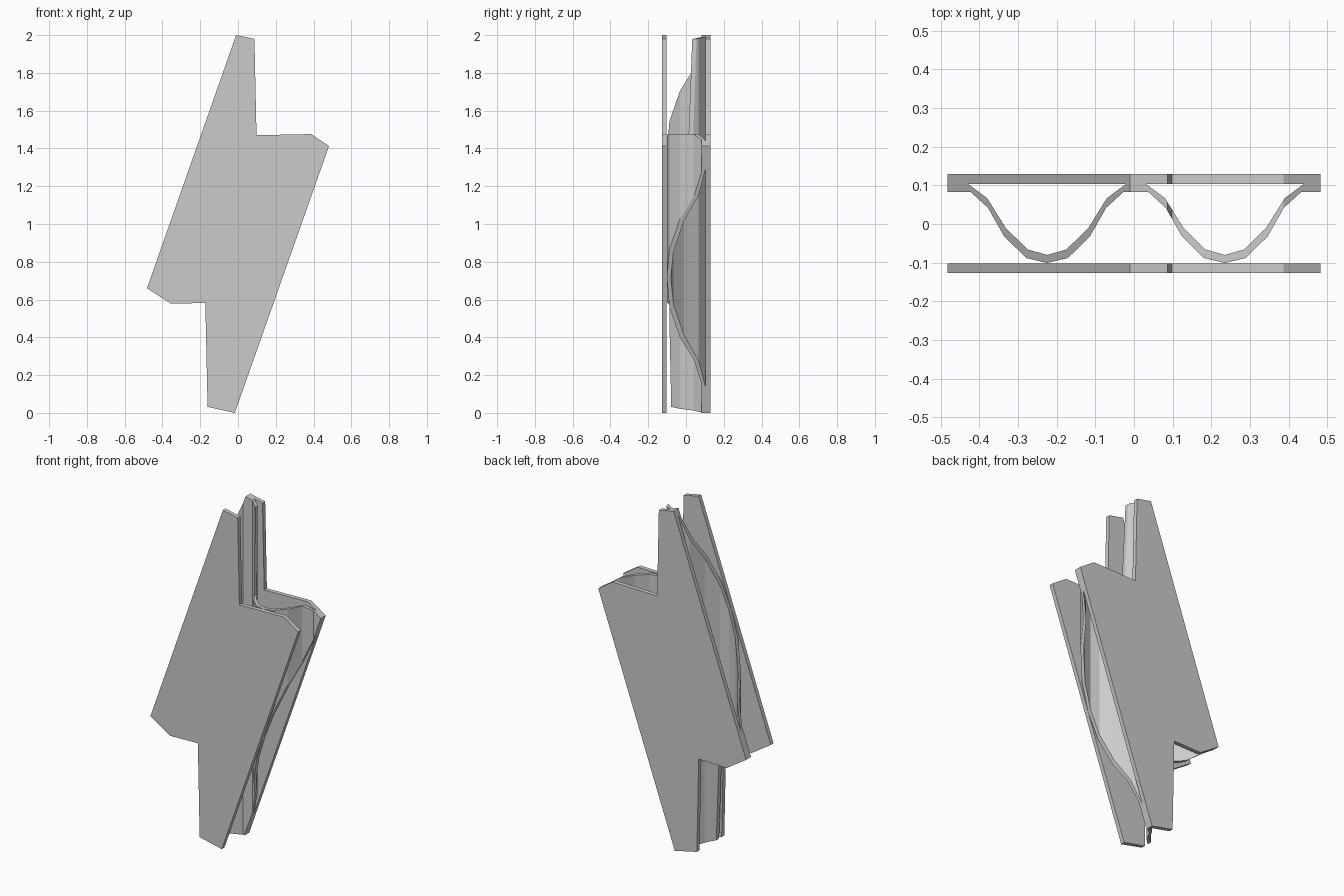
import bpy, bmesh

if "Cube" in bpy.data.objects:
    bpy.data.objects.remove(bpy.data.objects["Cube"])

# Torn outline of the board in (x, z)
OUTLINE = [(-0.01, 2.0), (0.087, 1.98), (0.098, 1.47), (0.387, 1.476), (0.482, 1.413),
           (-0.017, 0.0), (-0.161, 0.032), (-0.173, 0.582), (-0.355, 0.578), (-0.482, 0.66)]

# Half a flute, measured from the trough centre, for each face of the paper
UPPER = [(0, -0.08), (0.05, -0.066), (0.107, -0.01), (0.155, 0.067), (0.205, 0.104)]
LOWER = [(0, -0.101), (0.054, -0.088), (0.111, -0.032), (0.153, 0.042), (0.198, 0.083)]
TROUGHS = (-0.225, 0.235)


def prism(name, points, direction):
    """Closed solid made by sweeping a flat polygon along a direction."""
    bm = bmesh.new()
    face = bm.faces.new([bm.verts.new(p) for p in points])
    new = bmesh.ops.extrude_face_region(bm, geom=[face])["geom"]
    bmesh.ops.translate(bm, vec=direction, verts=[v for v in new if isinstance(v, bmesh.types.BMVert)])
    bmesh.ops.recalc_face_normals(bm, faces=bm.faces)
    mesh = bpy.data.meshes.new(name)
    bm.to_mesh(mesh)
    bm.free()
    obj = bpy.data.objects.new(name, mesh)
    bpy.context.collection.objects.link(obj)
    return obj


def sheet(name, y0, y1):
    return prism(name, [(x, y0, z) for x, z in OUTLINE], (0, y1 - y0, 0))


def wave(half):
    """Repeat a mirrored half flute across the board, with flat crest ends."""
    line = [(-0.53, half[-1][1])]
    for c in TROUGHS:
        line += [(c - x, y) for x, y in reversed(half[1:])]
        line += [(c + x, y) for x, y in half]
    return line + [(0.53, half[-1][1])]


# Flat outer liners
sheet("front_liner", -0.127, -0.102)
sheet("back_liner", 0.104, 0.129)

# Wavy core, trimmed to the torn outline
profile = wave(UPPER) + wave(LOWER)[::-1]
core = prism("fluted_core", [(x, y, -0.1) for x, y in profile], (0, 0, 2.2))
cutter = sheet("outline_cutter", -0.3, 0.3)
cutter.hide_render = True
trim = core.modifiers.new("trim", "BOOLEAN")
trim.operation = "INTERSECT"
trim.solver = "EXACT"
trim.object = cutter
bpy.context.view_layer.objects.active = core
bpy.ops.object.modifier_apply(modifier=trim.name)
bpy.data.objects.remove(cutter)
